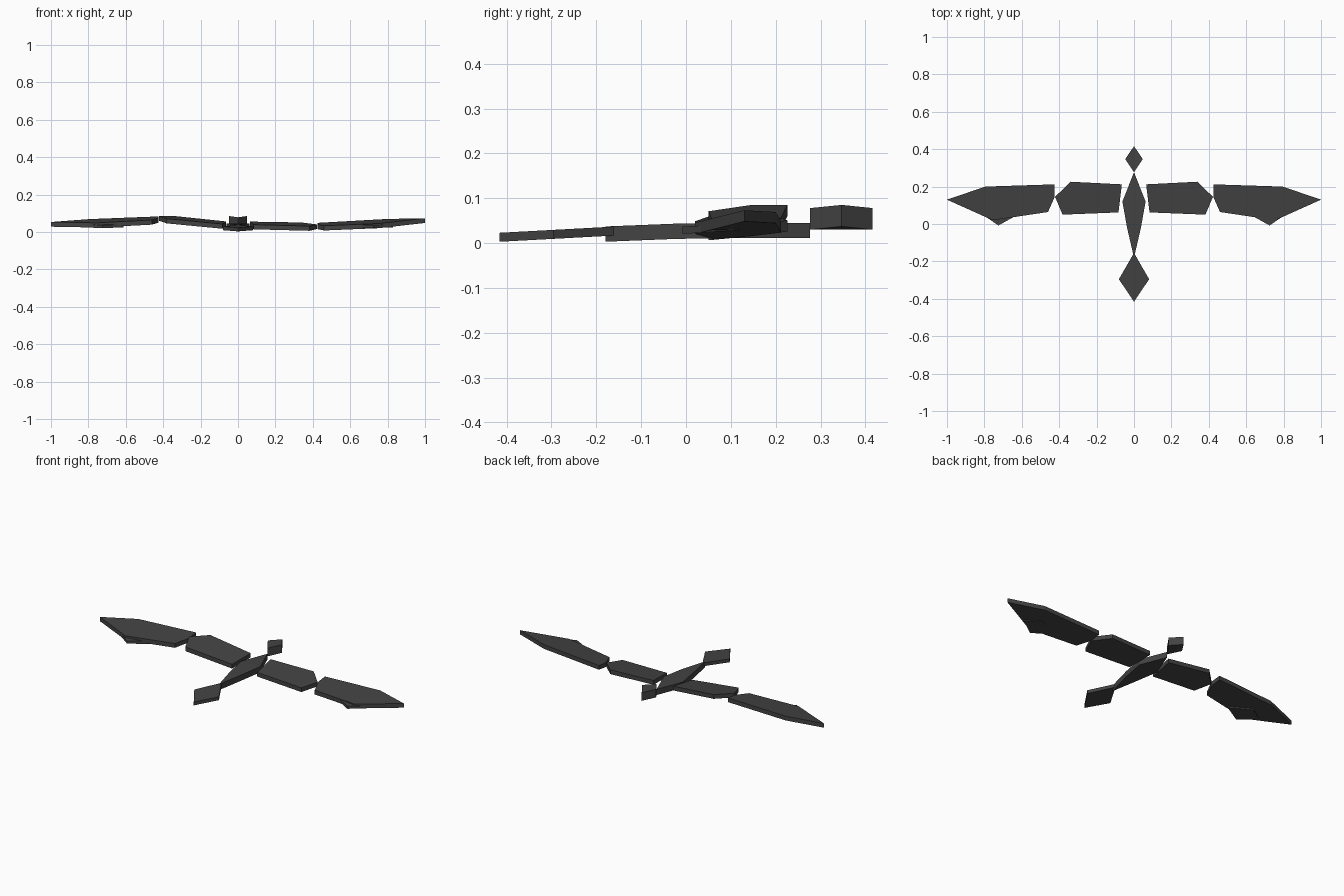
import bpy, bmesh

if "Cube" in bpy.data.objects:
    bpy.data.objects.remove(bpy.data.objects["Cube"])

grey = bpy.data.materials.new("charcoal_grey")
grey.diffuse_color = (0.056, 0.056, 0.056, 1)
grey.use_nodes = True
grey.node_tree.nodes["Principled BSDF"].inputs["Base Color"].default_value = grey.diffuse_color


def slab(name, outline, top, thick, folds=()):
    """Flat-sided plate: outline in plan, top(x, y) gives height, folds are crease index pairs."""
    bm = bmesh.new()
    upper = [bm.verts.new((x, y, top(x, y))) for x, y in outline]
    lower = [bm.verts.new((v.co.x, v.co.y, v.co.z - thick)) for v in upper]
    n = len(outline)
    for ring in (upper, lower):
        bm.faces.new(ring)
        for i, j in folds:
            bmesh.ops.connect_verts(bm, verts=[ring[i], ring[j]])
    for i in range(n):
        j = (i + 1) % n
        bm.faces.new((upper[i], lower[i], lower[j], upper[j]))
    bmesh.ops.recalc_face_normals(bm, faces=bm.faces)
    mesh = bpy.data.meshes.new(name)
    bm.to_mesh(mesh)
    bm.free()
    mesh.materials.append(grey)
    ob = bpy.data.objects.new(name, mesh)
    bpy.context.collection.objects.link(ob)
    return ob


# head: diamond creased along the middle, sides raised
slab("head", [(0, 0.416), (-0.047, 0.347), (0, 0.277), (0.047, 0.347)],
     lambda x, y: 0.078 + abs(x) * 0.15, 0.048, [(0, 2)])

# body: long lens that droops towards the tail
slab("body", [(0, 0.277), (-0.062, 0.12), (-0.037, -0.02), (0, -0.18),
              (0.037, -0.02), (0.062, 0.12)],
     lambda x, y: 0.045 + min(0, y - 0.02) * 0.04, 0.034, [(1, 5), (2, 4)])

# tail: sloping kite
slab("tail", [(0, -0.155), (-0.081, -0.295), (0, -0.416), (0.081, -0.295)],
     lambda x, y: 0.037 + (y + 0.155) * 0.054, 0.02)

# wings: same plan on both sides, opposite slopes
inner = [(0.065, 0.212), (0.34, 0.226), (0.422, 0.145), (0.382, 0.05), (0.083, 0.062)]
outer = [(0.424, 0.212), (0.795, 0.2), (1.0, 0.13), (0.755, 0.02), (0.46, 0.064), (0.424, 0.145)]
feather = [(0.725, -0.008), (0.83, 0.065), (0.74, 0.12), (0.612, 0.055)]
for side, s, zi, si, zo, so in (("left", -1, 0.056, 0.10, 0.083, -0.035),
                                ("right", 1, 0.055, -0.022, 0.048, 0.06)):
    def plan(points):
        return [(s * x, y) for x, y in points]
    slab(side + "_inner_wing", plan(inner),
         lambda x, y: zi + si * (abs(x) - 0.065) + 0.105 * (y - 0.21), 0.025)
    slab(side + "_outer_wing", plan(outer),
         lambda x, y: zo + so * (abs(x) - 0.42) + 0.12 * (y - 0.21), 0.025)
    slab(side + "_trailing_feather", plan(feather),
         lambda x, y: 0.037 + 0.06 * y, 0.016)
